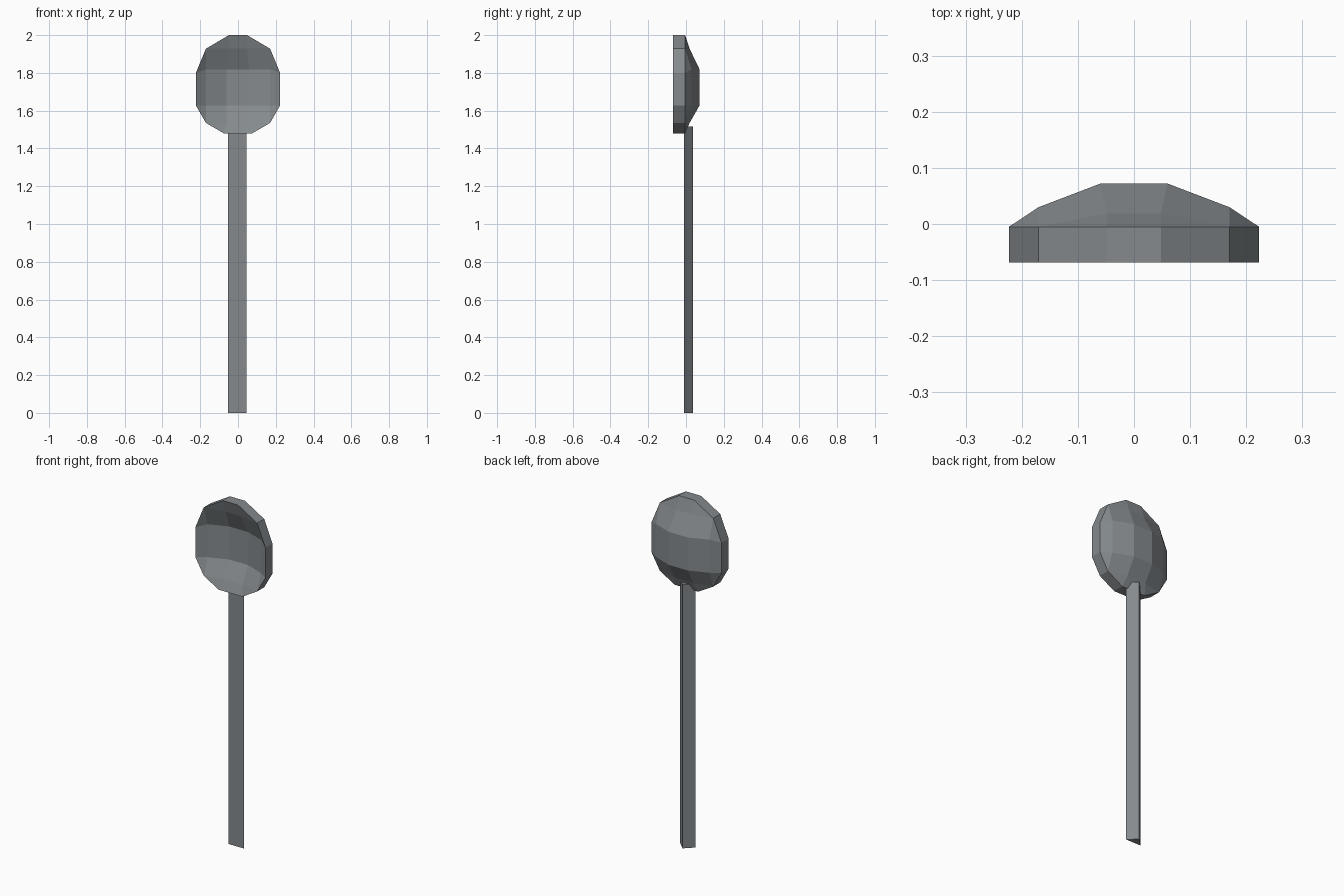
import bpy, bmesh

if "Cube" in bpy.data.objects:
    bpy.data.objects.remove(bpy.data.objects["Cube"])

steel = bpy.data.materials.new("cool grey metal")
steel.diffuse_color = (0.235, 0.255, 0.27, 1)
steel.use_nodes = True
steel.node_tree.nodes["Principled BSDF"].inputs["Base Color"].default_value = steel.diffuse_color


def finish(bm, name):
    bmesh.ops.recalc_face_normals(bm, faces=bm.faces)
    me = bpy.data.meshes.new(name)
    bm.to_mesh(me)
    bm.free()
    me.materials.append(steel)
    ob = bpy.data.objects.new(name, me)
    bpy.context.collection.objects.link(ob)
    return ob


# Bowl: faceted dome on a rounded 6 x 6 grid
xs = [-0.223, -0.17, -0.075, 0.075, 0.17, 0.223]
zs = [1.48, 1.535, 1.628, 1.818, 1.928, 2.0]
bm = bmesh.new()
grid = {}
for i, x in enumerate(xs):
    for j, z in enumerate(zs):
        a, b = min(i, 5 - i), min(j, 5 - j)      # steps in from each border
        if a + b < 2:
            continue                             # clipped corners
        y = {2: -0.005, 3: 0.03, 4: 0.072}[a + b]
        if (a, b) == (2, 1):
            x, y = x * 0.8, 0.019                # flatter towards the ends
        if a == 0 and j == 3:
            z = 1.8                              # egg-shaped outline
        grid[i, j] = bm.verts.new((x, y, z))
for i in range(5):
    for j in range(5):
        cell = [(i, j), (i + 1, j), (i + 1, j + 1), (i, j + 1)]
        vs = [grid[c] for c in cell if c in grid]
        if len(vs) > 2:
            bm.faces.new(vs)

# Thickness: the same dome moved forward, joined by the rim wall
outer = list(bm.faces)
ext = bmesh.ops.extrude_face_region(bm, geom=outer, use_keep_orig=True)
moved = [v for v in ext["geom"] if isinstance(v, bmesh.types.BMVert)]
bmesh.ops.translate(bm, verts=moved, vec=(0, -0.064, 0))
finish(bm, "bowl")

# Handle: triangular bar, flat in front with a ridge at the back
bm = bmesh.new()
section = [(-0.052, -0.01), (0.044, -0.01), (-0.004, 0.036)]
low = [bm.verts.new((x, y, 0)) for x, y in section]
high = [bm.verts.new((x, y, 1.517)) for x, y in section]
bm.faces.new(low)
bm.faces.new(high)
for k in range(3):
    n = (k + 1) % 3
    bm.faces.new((low[k], low[n], high[n], high[k]))
finish(bm, "handle")
